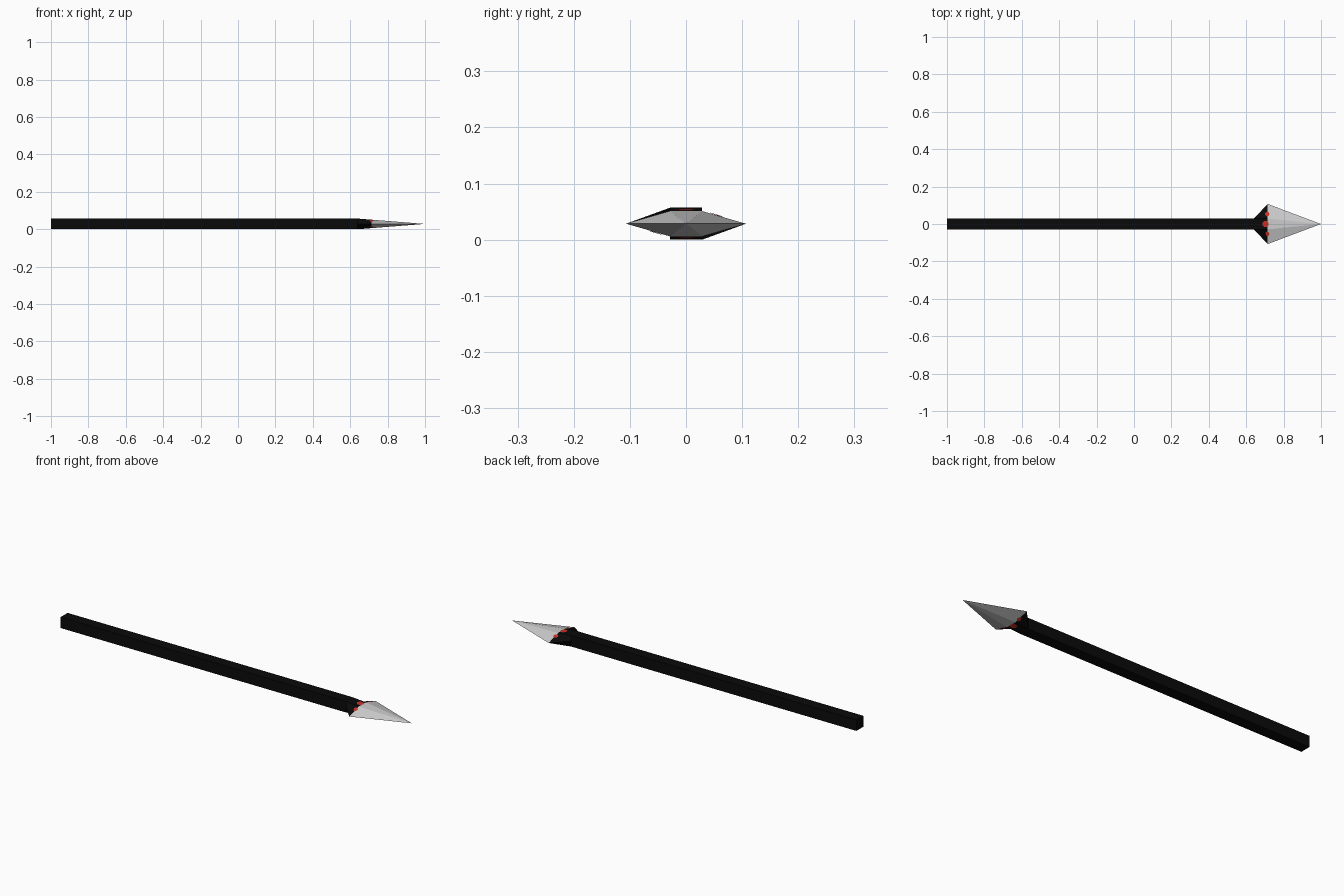
import bpy, bmesh, math

if "Cube" in bpy.data.objects:
    bpy.data.objects.remove(bpy.data.objects["Cube"])

C = 0.0285           # half thickness of shaft, also the centre height
NECK, SHOULDER, TIP = 0.64, 0.715, 1.0
W, H = 0.107, 0.0225  # half width and half thickness at the shoulder


def material(name, rgb):
    m = bpy.data.materials.new(name)
    m.diffuse_color = (*rgb, 1)
    m.use_nodes = True
    m.node_tree.nodes["Principled BSDF"].inputs["Base Color"].default_value = m.diffuse_color
    return m


black = material("black wood", (0.003, 0.003, 0.003))
steel = material("pale steel", (0.62, 0.62, 0.62))
red = material("red paint", (0.6, 0.03, 0.02))


def finish(name, bm, mat, recalc=True):
    if recalc:
        bmesh.ops.recalc_face_normals(bm, faces=bm.faces)
    me = bpy.data.meshes.new(name)
    bm.to_mesh(me)
    bm.free()
    me.materials.append(mat)
    ob = bpy.data.objects.new(name, me)
    bpy.context.collection.objects.link(ob)
    return ob


def section(x, w, m, h):
    """Six-sided cross-section: side points at half width w, flats of half width m."""
    pts = [(w, 0), (m, h), (-m, h), (-w, 0), (-m, -h), (m, -h)]
    return [(x, y, C + z) for y, z in pts]


def loft(name, sections, mat, cap_start=False, tip=None):
    bm = bmesh.new()
    rings = [[bm.verts.new(p) for p in s] for s in sections]
    for a, b in zip(rings, rings[1:]):
        for i in range(6):
            j = (i + 1) % 6
            bm.faces.new((a[i], a[j], b[j], b[i]))
    if cap_start:
        bm.faces.new(rings[0])
    if tip:
        t = bm.verts.new(tip)
        for i in range(6):
            bm.faces.new((rings[-1][i], rings[-1][(i + 1) % 6], t))
    return finish(name, bm, mat)


# Square shaft, flared collar and pointed blade
end = section(-1, C, C, C)
neck = section(NECK, C, C, C)
shoulder = section(SHOULDER, W, C, H)
loft("shaft", [end, neck], black, cap_start=True)
loft("collar", [neck, shoulder], black)
loft("blade", [shoulder], steel, tip=(TIP, 0, C))


def surface_height(x, y):
    """Half thickness of the head at a point in plan."""
    if x < SHOULDER:
        t = (x - NECK) / (SHOULDER - NECK)
        w, m, h = C + (W - C) * t, C, C + (H - C) * t
    else:
        t = (TIP - x) / (TIP - SHOULDER)
        w, m, h = W * t, C * t, H * t
    return h if abs(y) <= m else h * max(0, w - abs(y)) / max(1e-4, w - m)


# Red spots draped over the shoulder, both faces
bm = bmesh.new()
for side in (1, -1):
    for cx, cy, r in ((0.703, 0, 0.017), (0.712, 0.053, 0.012), (0.712, -0.053, 0.012)):
        def point(x, y):
            return bm.verts.new((x, y, C + side * (surface_height(x, y) + 0.0015)))
        mid = point(cx, cy)
        ring = [point(cx + r * math.cos(a * math.pi / 6), cy + r * math.sin(a * math.pi / 6))
                for a in range(12)]
        for i in range(12):
            f = (mid, ring[i], ring[(i + 1) % 12])
            bm.faces.new(f if side > 0 else f[::-1])
finish("red_spots", bm, red, recalc=False)
